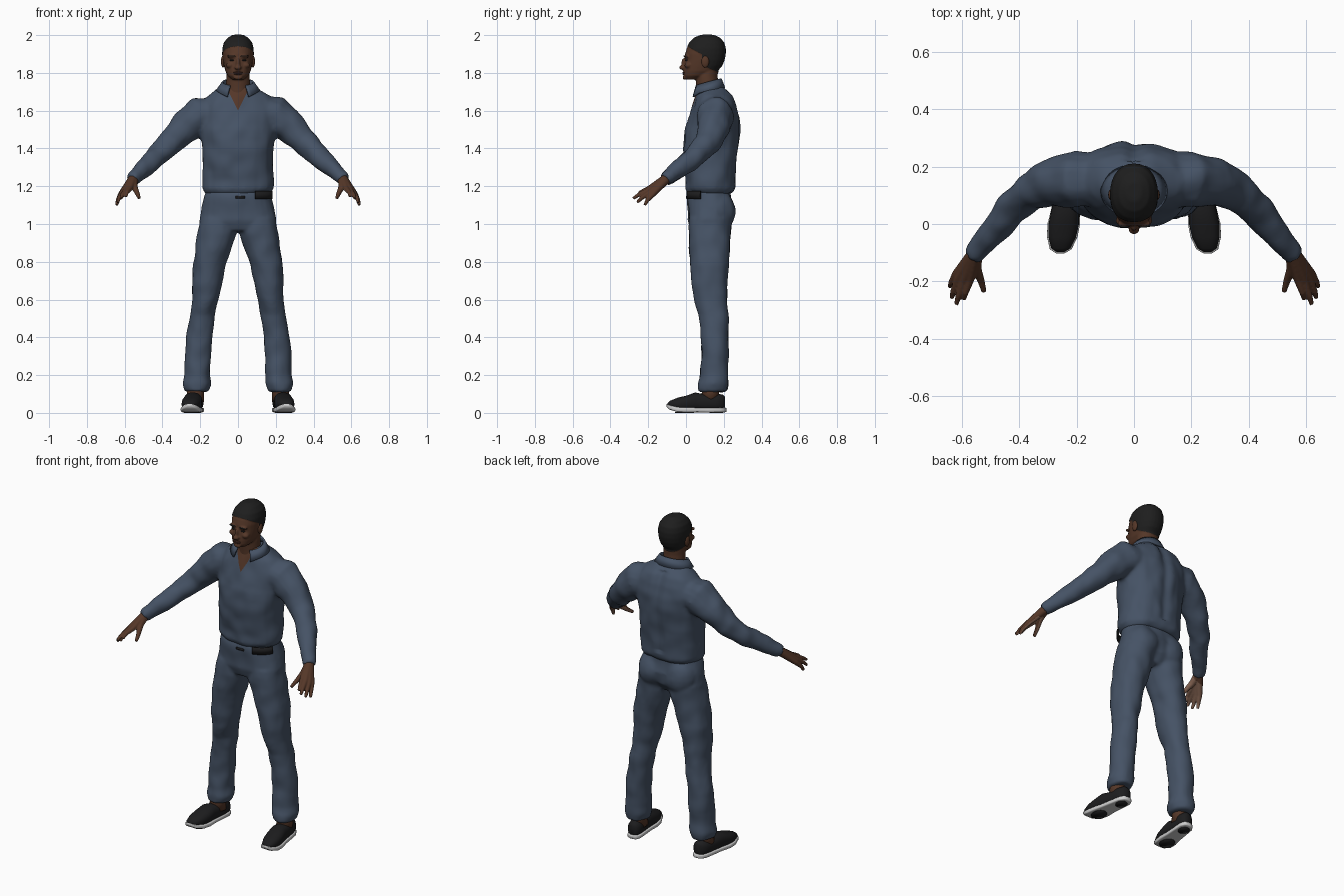
import bpy, bmesh, math
from mathutils import Vector, Matrix, noise

cube = bpy.data.objects.get("Cube")
if cube:
    bpy.data.objects.remove(cube)


def material(name, rgb):
    m = bpy.data.materials.new(name)
    m.use_nodes = True
    m.diffuse_color = (*rgb, 1)
    bsdf = m.node_tree.nodes["Principled BSDF"]
    bsdf.inputs["Base Color"].default_value = (*rgb, 1)
    bsdf.inputs["Roughness"].default_value = 0.8
    return m


DENIM = material("blue cloth", (0.06, 0.085, 0.13))
SKIN = material("brown skin", (0.09, 0.038, 0.021))
PALM = material("light palm", (0.22, 0.12, 0.08))
HAIR = material("black hair", (0.013, 0.013, 0.013))
LIP = material("dark lips", (0.075, 0.03, 0.022))
SHOE = material("black shoe", (0.012, 0.012, 0.013))
SOLE = material("white sole", (0.6, 0.6, 0.6))


def power(t, p):
    return math.copysign(abs(t) ** (2 / p), t)


def loft(bm, rings, n=28, p=2.0):
    """Closed skin over rings given as (centre, half axis, half axis)."""
    loops = []
    for c, u, v in rings:
        angles = [2 * math.pi * i / n for i in range(n)]
        loops.append([bm.verts.new(c + u * power(math.cos(a), p) + v * power(math.sin(a), p))
                      for a in angles])
    for lo, hi in zip(loops, loops[1:]):
        for i in range(n):
            j = (i + 1) % n
            bm.faces.new((lo[i], lo[j], hi[j], hi[i]))
    bm.faces.new(loops[0][::-1])
    bm.faces.new(loops[-1])


def stack(bm, rows, p=2.3):
    """Horizontal rings: z, left x, right x, front y, back y."""
    loft(bm, [(Vector(((a + b) / 2, (f + k) / 2, z)), Vector(((b - a) / 2, 0, 0)),
               Vector((0, (k - f) / 2, 0))) for z, a, b, f, k in rows], p=p)


def tube(bm, rows, n=16):
    """Round limb through points given as x, y, z, radius."""
    pts = [Vector(r[:3]) for r in rows]
    rings = []
    for i, c in enumerate(pts):
        t = (pts[min(i + 1, len(pts) - 1)] - pts[max(i - 1, 0)]).normalized()
        u = t.cross(Vector((0.6, 0.3, 0.7))).normalized()
        rings.append((c, u * rows[i][3], t.cross(u) * rows[i][3]))
    loft(bm, rings, n)


def blob(bm, centre, radii):
    bmesh.ops.create_uvsphere(bm, u_segments=20, v_segments=12, radius=1,
                              matrix=Matrix.Translation(centre) @ Matrix.Diagonal((*radii, 1)))


def mirror(bm):
    new = bmesh.ops.duplicate(bm, geom=bm.verts[:] + bm.edges[:] + bm.faces[:])["geom"]
    for v in new:
        if isinstance(v, bmesh.types.BMVert):
            v.co.x *= -1


def finish(name, bm, *mats):
    bmesh.ops.recalc_face_normals(bm, faces=bm.faces[:])
    me = bpy.data.meshes.new(name)
    bm.to_mesh(me)
    bm.free()
    me.shade_smooth()
    for m in mats:
        me.materials.append(m)
    ob = bpy.data.objects.new(name, me)
    bpy.context.collection.objects.link(ob)
    return ob


def fuse(name, bm, voxel, passes, *mats):
    """Merge overlapping volumes into one soft skin and return it with an editable bmesh."""
    ob = finish(name, bm)
    mod = ob.modifiers.new("merge", "REMESH")
    mod.mode = "VOXEL"
    mod.voxel_size = voxel
    soft = ob.modifiers.new("soften", "SMOOTH")
    soft.iterations = passes
    bpy.context.view_layer.update()
    me = bpy.data.meshes.new_from_object(ob.evaluated_get(bpy.context.evaluated_depsgraph_get()))
    ob.modifiers.clear()
    ob.data = me
    me.materials.clear()
    for m in mats:
        me.materials.append(m)
    out = bmesh.new()
    out.from_mesh(me)
    return ob, out


def store(ob, bm):
    bm.to_mesh(ob.data)
    bm.free()
    ob.data.shade_smooth()


def cut(bm, co, no):
    bmesh.ops.bisect_plane(bm, geom=bm.verts[:] + bm.edges[:] + bm.faces[:],
                           plane_co=co, plane_no=no, dist=1e-5)
    bm.normal_update()


def wrinkle(bm, amount):
    bm.normal_update()
    moves = [(v, v.normal * amount * noise.noise(Vector((v.co.x * 14, v.co.y * 14, v.co.z * 11))))
             for v in bm.verts]
    for v, d in moves:
        v.co += d


def pair(ob, name):
    twin = ob.copy()
    twin.data = ob.data.copy()
    twin.name = name
    twin.data.transform(Matrix.Scale(-1, 4, (1, 0, 0)))
    twin.data.flip_normals()
    bpy.context.collection.objects.link(twin)


# Shirt: sleeves and torso, with an open neckline
bm = bmesh.new()
tube(bm, [(.1, .155, 1.59, .09), (.2, .155, 1.575, .1), (.28, .145, 1.51, .085),
          (.36, .115, 1.43, .068), (.43, .05, 1.357, .058), (.5, -.035, 1.295, .049),
          (.55, -.1, 1.245, .039), (.559, -.112, 1.235, .034)])
mirror(bm)
stack(bm, [(z, -x, x, f, b) for z, x, f, b in [
    (1.16, .17, .015, .24), (1.185, .19, -.002, .262), (1.23, .19, 0, .262),
    (1.3, .186, -.009, .268), (1.4, .19, -.015, .28), (1.5, .2, -.007, .286),
    (1.57, .205, .018, .284), (1.63, .2, .036, .268), (1.68, .165, .052, .246),
    (1.71, .115, .062, .215), (1.74, .075, .07, .18)]])
shirt, bm = fuse("shirt", bm, .011, 5, DENIM, SKIN)
for v in bm.verts:
    if v.co.y > .18 and 1.22 < v.co.z < 1.7:
        v.co.y -= .012 * math.exp(-(v.co.x / .025) ** 2)
wrinkle(bm, .008)
for s in (1, -1):
    cut(bm, (0, 0, 1.6), (s, 0, -.5))
for f in bm.faces:
    c = f.calc_center_median()
    f.material_index = int(c.y < .1 and abs(c.x) < (c.z - 1.6) * .5)
store(shirt, bm)


def band(name, start, end, edge, mat, thick):
    """Curved strip; edge(angle) gives its upper and lower points, angle 0 at the back."""
    b = bmesh.new()
    steps = 30
    rows = [[b.verts.new(p) for p in edge(math.radians(start + (end - start) * i / steps))]
            for i in range(steps + 1)]
    for r, q in zip(rows, rows[1:]):
        b.faces.new((r[0], q[0], q[1], r[1]))
    ob = finish(name, b, mat)
    mod = ob.modifiers.new("thickness", "SOLIDIFY")
    mod.thickness = thick
    mod.offset = 0


# Collar
def collar_edge(a):
    s, c = math.sin(a), math.cos(a)
    drop = .03 * max(0, -c) ** 3
    return ((.08 * s, .115 + .068 * c, 1.75 + .02 * c),
            (.113 * s, .115 + .088 * c, 1.705 + .015 * c - drop))


band("collar", -150, 150, collar_edge, DENIM, .01)

# Trousers: legs, seat and hips
bm = bmesh.new()
stack(bm, [(1.03, .0, .2, .02, .24), (.95, .006, .213, .014, .237), (.87, .034, .226, .018, .231),
           (.78, .066, .239, .024, .226), (.68, .088, .241, .03, .22), (.6, .106, .244, .043, .217),
           (.52, .12, .257, .07, .221), (.4, .135, .276, .079, .226), (.3, .143, .282, .082, .226),
           (.2, .147, .285, .075, .222), (.155, .142, .292, .063, .225),
           (.112, .16, .28, .067, .217)], p=2.1)
blob(bm, (.085, .17, 1.07), (.1, .092, .11))
mirror(bm)
stack(bm, [(z, -x, x, f, b) for z, x, f, b in [
    (1.19, .165, .02, .235), (1.155, .173, .008, .237), (1.09, .19, .008, .252),
    (1.02, .206, .01, .24), (.965, .15, .03, .2)]])
trousers, bm = fuse("trousers", bm, .01, 4, DENIM)
wrinkle(bm, .007)
store(trousers, bm)


# Belt pouch and buckle
def pouch_edge(a):
    x, y = power(math.sin(a), 2.3) * .187, .122 + power(math.cos(a), 2.3) * .125
    return (x, y, 1.174), (x, y, 1.132)


band("belt_pouch", 108, 154, pouch_edge, SHOE, .009)
bm = bmesh.new()
bmesh.ops.create_cube(bm, size=1, matrix=Matrix.Translation((.012, .004, 1.142))
                      @ Matrix.Diagonal((.05, .009, .012, 1)))
finish("buckle", bm, SHOE)

# Head: skull, neck, nose, brow and cheeks
bm = bmesh.new()
stack(bm, [(z, -x, x, f, b) for z, f, b, x in [
    (1.765, 0, .06, .032), (1.785, -.013, .12, .055), (1.81, -.014, .165, .067),
    (1.84, -.011, .19, .074), (1.87, -.005, .202, .079), (1.9, -.005, .208, .081),
    (1.93, .004, .208, .08), (1.96, .02, .2, .072), (1.985, .046, .177, .052),
    (1.999, .08, .145, .025)]], p=2.2)
stack(bm, [(1.6, -.065, .065, .06, .18), (1.72, -.064, .064, .055, .172),
           (1.78, -.062, .062, .05, .168), (1.84, -.06, .06, .07, .17)], p=2)
blob(bm, (0, -.012, 1.85), (.011, .013, .03))
blob(bm, (0, -.02, 1.828), (.019, .016, .012))
blob(bm, (0, -.006, 1.775), (.024, .012, .012))
for s in (1, -1):
    blob(bm, (s * .03, .002, 1.887), (.03, .013, .009))
    blob(bm, (s * .042, .012, 1.84), (.022, .02, .016))
head, bm = fuse("head", bm, .005, 3, SKIN, HAIR)

# Hair cap cut along the hairline
planes = [(Vector((0, 0, 1.945)), Vector((0, .55, 1)).normalized()),
          (Vector((0, .085, 1.845)), Vector((0, .5, 1)).normalized()),
          (Vector((0, .085, 1.845)), Vector((0, 1, 0)))]
for co, no in planes:
    cut(bm, co, no)
for f in bm.faces:
    c = f.calc_center_median()
    top, nape, side = [(c - co).dot(no) > 0 for co, no in planes]
    f.material_index = int(top or (nape and side))
for v in {v for f in bm.faces if f.material_index for v in f.verts}:
    v.co += v.normal * .003
store(head, bm)

# Ears, eyes, brows and lips
for s, side in ((1, "left"), (-1, "right")):
    for part, centre, radii, mat in [
            ("ear", (.079, .102, 1.86), (.011, .02, .032), SKIN),
            ("eye", (.031, .003, 1.867), (.014, .008, .005), HAIR),
            ("eyebrow", (.033, -.005, 1.889), (.021, .008, .004), HAIR)]:
        bm = bmesh.new()
        blob(bm, (s * centre[0], *centre[1:]), radii)
        finish(side + "_" + part, bm, mat)
bm = bmesh.new()
blob(bm, (0, -.011, 1.802), (.024, .008, .005))
blob(bm, (0, -.011, 1.794), (.021, .008, .005))
finish("lips", bm, LIP)

# Hands: each finger runs from the wrist and merges into the palm
bm = bmesh.new()
wrist = (.553, -.1, 1.243, .026)
for knuckle, middle, tip in [
        ((.573, -.195, 1.187), (.588, -.24, 1.168), (.594, -.262, 1.145)),
        ((.595, -.2, 1.178), (.612, -.25, 1.155), (.62, -.28, 1.135)),
        ((.612, -.19, 1.167), (.63, -.235, 1.138), (.636, -.258, 1.115)),
        ((.62, -.175, 1.158), (.637, -.205, 1.125), (.642, -.218, 1.1))]:
    tube(bm, [wrist, (*knuckle, .0155), (*middle, .011), (*tip, .008)], 12)
tube(bm, [wrist, (.55, -.155, 1.2, .018), (.533, -.2, 1.162, .0125), (.523, -.236, 1.138, .009)], 12)
hand, bm = fuse("left_hand", bm, .004, 3, SKIN, PALM)
bm.normal_update()
inward = Vector((-.6, .35, -.7)).normalized()
for f in bm.faces:
    f.material_index = int(f.normal.dot(inward) > .45 and f.calc_center_median().y < -.12)
store(hand, bm)
pair(hand, "right_hand")


# Shoes: upper, sole, tread pads and bare ankle
def along_foot(name, rows, p, mat):
    b = bmesh.new()
    loft(b, [(Vector((.245 - .12 * y, y, (lo + hi) / 2)), Vector((w, 0, 0)),
              Vector((0, 0, (hi - lo) / 2))) for y, w, lo, hi in rows], p=p)
    ob = finish("left_" + name, b, mat)
    pair(ob, "right_" + name)


along_foot("shoe_upper", [(-.098, .012, .035, .05), (-.085, .033, .025, .064), (-.045, .048, .01, .08),
                          (0, .053, .01, .091), (.05, .049, .01, .108), (.1, .045, .01, .098),
                          (.16, .043, .01, .1), (.195, .034, .01, .098), (.207, .015, .02, .085)],
           2.4, SHOE)
along_foot("shoe_sole", [(-.103, .014, .033, .047), (-.088, .038, .018, .042), (-.045, .053, .004, .032),
                         (0, .057, .002, .029), (.06, .049, .003, .028), (.12, .046, .002, .028),
                         (.18, .043, .002, .028), (.205, .03, .003, .028), (.214, .014, .006, .026)],
           5, SOLE)
for part, y, rx, ry in (("front_tread", -.008, .04, .05), ("heel_tread", .16, .031, .036)):
    bm = bmesh.new()
    bmesh.ops.create_cone(bm, cap_ends=True, segments=32, radius1=1, radius2=1, depth=.005,
                          matrix=Matrix.Translation((.245 - .12 * y, y, .0025))
                          @ Matrix.Diagonal((rx, ry, 1, 1)))
    pair(finish("left_" + part, bm, SHOE), "right_" + part)
bm = bmesh.new()
tube(bm, [(.225, .125, .06, .046), (.225, .13, .11, .046), (.22, .14, .18, .044)], 20)
pair(finish("left_ankle", bm, SKIN), "right_ankle")
